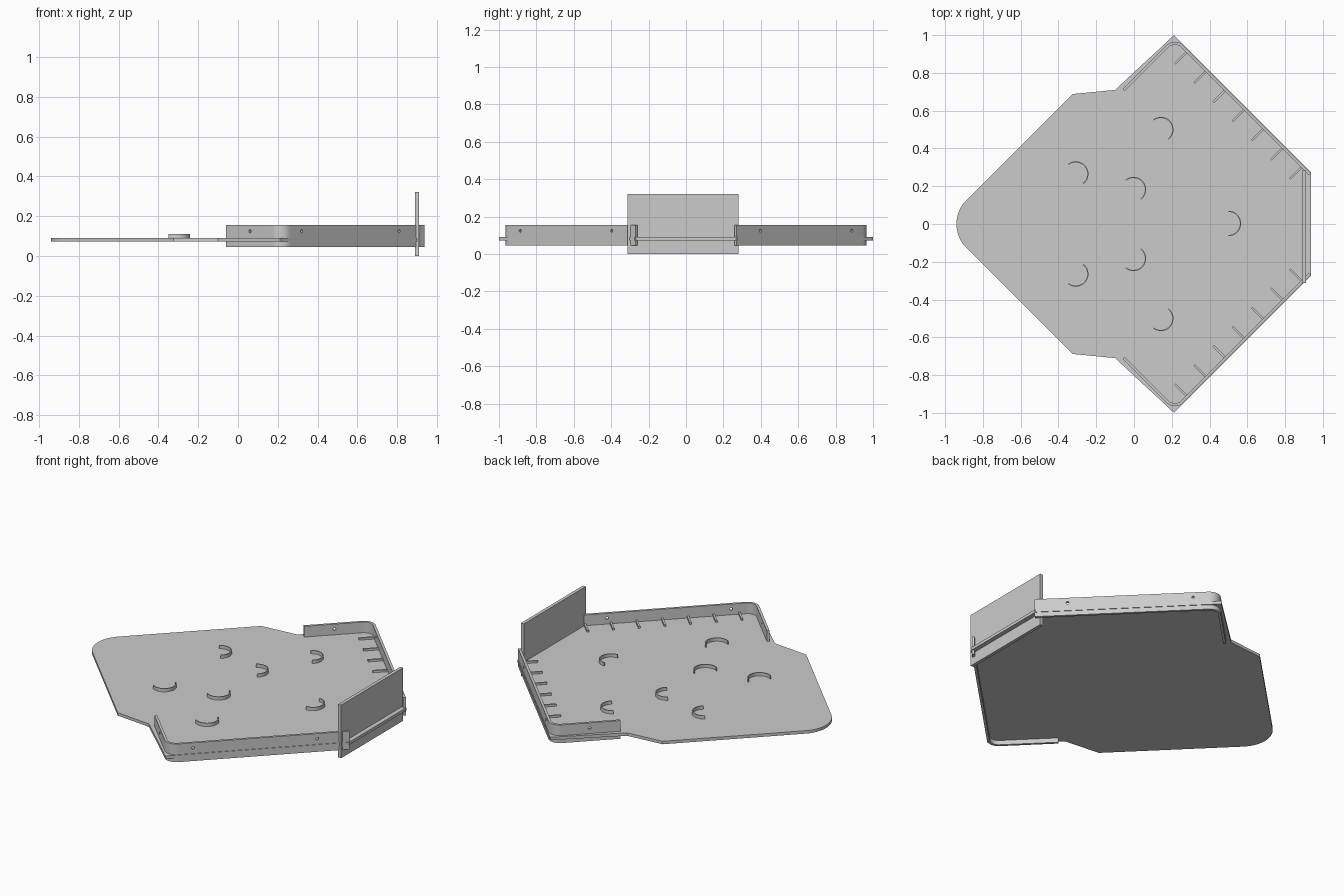
import bpy, bmesh
from math import radians, cos, sin, pi

if "Cube" in bpy.data.objects:
    bpy.data.objects.remove(bpy.data.objects["Cube"])

def prism(name, pts, z0, z1):
    """Extrude a closed 2D outline between two heights."""
    bm = bmesh.new()
    f = bm.faces.new([bm.verts.new((x, y, z0)) for x, y in pts])
    top = bmesh.ops.extrude_face_region(bm, geom=[f])["geom"]
    bmesh.ops.translate(bm, vec=(0, 0, z1 - z0),
                        verts=[v for v in top if isinstance(v, bmesh.types.BMVert)])
    bmesh.ops.recalc_face_normals(bm, faces=bm.faces)
    me = bpy.data.meshes.new(name)
    bm.to_mesh(me)
    bm.free()
    ob = bpy.data.objects.new(name, me)
    bpy.context.collection.objects.link(ob)
    return ob

def smooth(ob):
    bpy.ops.object.select_all(action='DESELECT')
    bpy.context.view_layer.objects.active = ob
    ob.select_set(True)
    bpy.ops.object.shade_smooth_by_angle(angle=radians(30))

def arc(cx, cy, r, a0, a1, n):
    return [(cx + r * cos(radians(a0 + (a1 - a0) * i / n)),
             cy + r * sin(radians(a0 + (a1 - a0) * i / n))) for i in range(n + 1)]

def flip(pts, s):
    return [(x, y * s) for x, y in pts]

PLATE_Z0, PLATE_Z1 = 0.072, 0.09
WALL_Z0, WALL_Z1 = 0.045, 0.155

# Base plate with a rounded nose
nose = arc(-0.762, 0, 0.178, 133, 227, 20)
half = [(0.937, 0.275), (0.212, 1.0), (-0.10, 0.71), (-0.325, 0.688)]
plate = prism("base_plate", half + nose + flip(half, -1)[::-1], PLATE_Z0, PLATE_Z1)
smooth(plate)

# Upright board through the square end
prism("end_board", [(0.89, -0.312), (0.91, -0.312), (0.91, 0.282), (0.89, 0.282)], 0, 0.322)

# Bent side walls with screw holes, and ribs along their inner face
T, R = 0.015, 0.065
PX, PY = 0.216, 0.991                  # sharp corner before rounding
CX, CY = PX, PY - R * 2 ** 0.5         # centre of the bend
d = T / 2 ** 0.5
for s, side in ((1, "back"), (-1, "front")):
    outer = [(0.938, 0.269)] + arc(CX, CY, R, 45, 135, 12) + [(-0.06, 0.715)]
    inner = [(0.938 - d, 0.269 - d)] + arc(CX, CY, R - T, 45, 135, 12) + [(-0.06 + d, 0.715 - d)]
    wall = prism(side + "_wall", flip(outer + inner[::-1], s), WALL_Z0, WALL_Z1)
    for hx, hy, ang in ((0.06, 0.835, 135), (0.32, 0.887, 45), (0.81, 0.397, 45)):
        bpy.ops.mesh.primitive_cylinder_add(vertices=16, radius=0.008, depth=0.08,
            location=(hx, hy * s, 0.124), rotation=(pi / 2, 0, radians(ang * s + 90)))
        cutter = bpy.context.object
        cutter.name = "hole_cutter"
        cutter.hide_render = True
        cutter.hide_set(True)
        m = wall.modifiers.new("hole", 'BOOLEAN')
        m.operation, m.object, m.solver = 'DIFFERENCE', cutter, 'EXACT'
    smooth(wall)
    for i in range(7):
        x, y, w = 0.217 + 0.1015 * i, 0.848 - 0.1015 * i, 0.004
        L = 0.068
        prism(side + "_rib", flip([(x - w, y + w), (x + w, y - w),
              (x + L + w, y + L - w), (x + L - w, y + L + w)], s), PLATE_Z0 + 0.01, PLATE_Z1 + 0.012)

# Half-round ridges on the plate
def ridge(x, y, facing):
    a, b = facing - 90, facing + 90
    smooth(prism("half_round_ridge", arc(x, y, 0.067, a, b, 24) + arc(x, y, 0.061, b, a, 24),
                 PLATE_Z0 + 0.01, 0.11))

for s in (1, -1):
    for x, y in ((0.142, 0.50), (-0.308, 0.265), (-0.003, 0.182)):
        ridge(x, y * s, 38 * s)
ridge(0.50, 0.003, 0)
